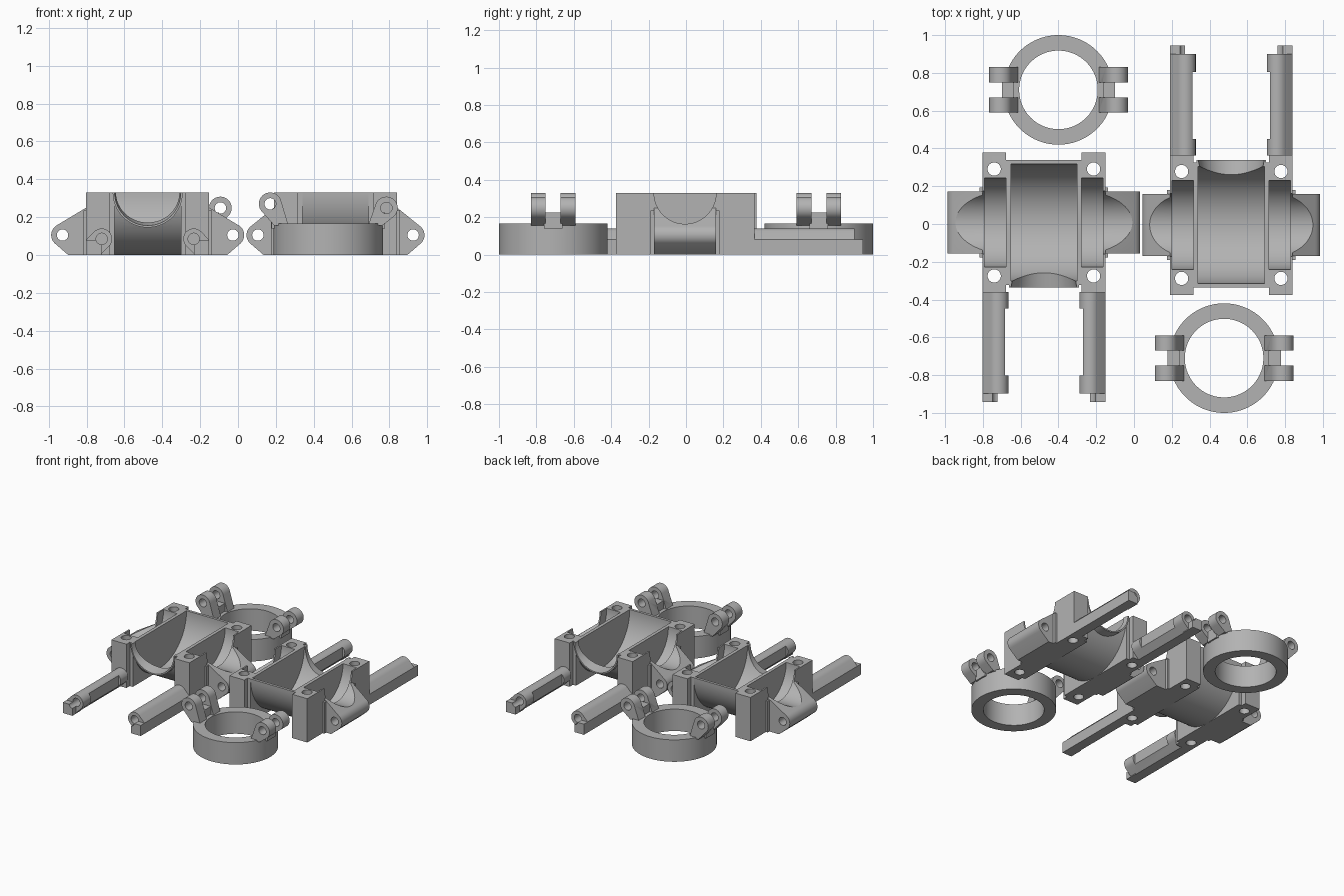
import bpy, bmesh, math
from mathutils import Vector, Matrix
from mathutils.geometry import convex_hull_2d

if "Cube" in bpy.data.objects:
    bpy.data.objects.remove(bpy.data.objects["Cube"])

grey = bpy.data.materials.new("grey_plastic")
grey.diffuse_color = (0.45, 0.45, 0.45, 1)
grey.use_nodes = True
grey.node_tree.nodes["Principled BSDF"].inputs["Base Color"].default_value = grey.diffuse_color


def add(name, bm):
    bmesh.ops.recalc_face_normals(bm, faces=bm.faces)
    me = bpy.data.meshes.new(name)
    bm.to_mesh(me)
    bm.free()
    me.materials.append(grey)
    ob = bpy.data.objects.new(name, me)
    bpy.context.collection.objects.link(ob)
    return ob


def box(name, x0, x1, y0, y1, z0, z1):
    bm = bmesh.new()
    m = Matrix.Translation(((x0 + x1) / 2, (y0 + y1) / 2, (z0 + z1) / 2))
    bmesh.ops.create_cube(bm, size=1, matrix=m @ Matrix.Diagonal((x1 - x0, y1 - y0, z1 - z0, 1)))
    return add(name, bm)


def rod(name, a, b, r, r2=None, seg=64):
    """Cylinder or cone between two points."""
    a, b = Vector(a), Vector(b)
    d = b - a
    bm = bmesh.new()
    m = Matrix.Translation((a + b) / 2) @ d.to_track_quat('Z', 'Y').to_matrix().to_4x4()
    bmesh.ops.create_cone(bm, cap_ends=True, segments=seg, radius1=r, radius2=r if r2 is None else r2,
                          depth=d.length, matrix=m)
    return add(name, bm)


def circle(cx, cz, r, n=32):
    return [(cx + r * math.cos(2 * math.pi * i / n), cz + r * math.sin(2 * math.pi * i / n)) for i in range(n)]


def hull_plate(name, pts, y0, y1):
    """Convex outline in x-z, extruded along y."""
    bm = bmesh.new()
    vs = [bm.verts.new((pts[i][0], y0, pts[i][1])) for i in convex_hull_2d(pts)]
    f = bm.faces.new(vs)
    ex = bmesh.ops.extrude_face_region(bm, geom=[f])
    bmesh.ops.translate(bm, vec=(0, y1 - y0, 0),
                        verts=[v for v in ex['geom'] if isinstance(v, bmesh.types.BMVert)])
    return add(name, bm)


def combine(ob, others, op):
    """Boolean the other solids into ob and drop them."""
    for o in others:
        mod = ob.modifiers.new("bool", 'BOOLEAN')
        mod.operation, mod.solver, mod.object = op, 'EXACT', o
        bpy.context.view_layer.objects.active = ob
        bpy.ops.object.modifier_apply(modifier=mod.name)
        bpy.data.objects.remove(o, do_unlink=True)
    return ob


def finish(ob, x, y, turn=0):
    ob.data.transform(Matrix.Translation((x, y, 0)) @ Matrix.Rotation(turn, 4, 'Z'))
    bpy.ops.object.select_all(action='DESELECT')
    ob.select_set(True)
    bpy.context.view_layer.objects.active = ob
    bpy.ops.object.shade_smooth_by_angle(angle=math.radians(30))


H = 0.33  # height of the split plane


def clamp_half(name, x, y, turn, eye):
    # half-cylinder shell and the collar of the side opening
    body = rod(name, (-0.2, 0, H), (0.2, 0, H), 0.33, seg=96)
    parts = [rod("collar", (0, -0.345, H), (0, -0.26, H), 0.185)]
    cuts = [rod("groove", (-0.175, 0, H), (0.175, 0, H), 0.31, seg=96),
            rod("opening", (0, -0.36, H), (0, -0.2, H), 0.178, 0.145)]
    combine(body, parts, 'UNION')
    combine(body, cuts, 'DIFFERENCE')
    # end blocks with side ears
    for s in (-1, 1):
        a, b = sorted((s * 0.175, s * 0.325))
        block = box("block", a, b, -0.33, 0.33, 0, H)
        a, b = sorted((s * 0.2, s * 0.325))
        posts = [box("post", a, b, -0.37, 0.37, 0, H)]
        ear = [(s * 0.28, 0.25), (s * 0.325, 0.25), (s * 0.28, 0), (s * (eye - 0.03), 0)]
        posts.append(hull_plate("ear", ear + circle(s * eye, 0.105, 0.06), -0.165, 0.165))
        # small gusset where the ear meets the block
        posts.append(box("gusset", *sorted((s * 0.3, s * 0.34)), -0.185, 0.185, 0, 0.235))
        combine(block, posts, 'UNION')
        a, b = sorted((s * 0.1, s * 0.314))
        cuts = [rod("trough", (a, 0, H), (b, 0, H), 0.235, seg=96),
                rod("end_trough", (s * 0.2, 0, H), (s * 0.6, 0, H), 0.166, seg=96),
                rod("eye", (s * eye, -0.3, 0.105), (s * eye, 0.3, 0.105), 0.03, seg=32)]
        cuts += [rod("bolt_hole", (s * 0.263, t * 0.283, -0.1), (s * 0.263, t * 0.283, 0.5), 0.035, seg=32)
                 for t in (-1, 1)]
        combine(block, cuts, 'DIFFERENCE')
        combine(body, [block], 'UNION')
    # remove what rises above the split plane
    combine(body, [box("top_cut", -0.7, 0.7, -0.7, 0.7, H, 1)], 'DIFFERENCE')
    finish(body, x, y, turn)

    # hinge arms
    for s, side in ((-1, "left"), (1, "right")):
        c = (s * 0.243, 0.085)
        outline = [(s * 0.325, 0), (s * 0.25, 0), (s * 0.325, 0.08), (s * 0.19, 0.075), (s * 0.19, 0.1)]
        arm = hull_plate(name + "_" + side + "_arm", outline + circle(*c, 0.055), -0.905, -0.368)
        tip = box("tip", *sorted((s * 0.245, s * 0.325)), -0.95, -0.85, 0, 0.08)
        combine(arm, [tip], 'UNION')
        combine(arm, [rod("bore", (c[0], -1, c[1]), (c[0], -0.372, c[1]), 0.03, seg=32),
                      box("slot", *sorted((s * 0.1, s * 0.206)), -0.81, -0.455, -0.1, 0.3)], 'DIFFERENCE')
        finish(arm, x, y, turn)


def hinge_ring(name, x, y):
    ring = rod(name, (0, 0, 0), (0, 0, 0.165), 0.29, seg=96)
    combine(ring, [rod("bore", (0, 0, -0.1), (0, 0, 0.5), 0.208, seg=96)], 'DIFFERENCE')
    # paired lugs on each side with a web between them
    for s, cz in ((-1, 0.27), (1, 0.248)):
        cx = s * 0.307
        foot = [(s * 0.21, 0.155), (s * 0.285, 0.155)]
        for y0 in (-0.12, 0.04):
            lug = hull_plate("lug", foot + circle(cx, cz, 0.06), y0, y0 + 0.08)
            combine(lug, [rod("eye", (cx, -0.3, cz), (cx, 0.3, cz), 0.03, seg=32)], 'DIFFERENCE')
            combine(ring, [lug], 'UNION')
        web = box("web", *sorted((s * 0.235, s * 0.3)), -0.05, 0.05, 0.14, 0.225)
        combine(ring, [web], 'UNION')
    finish(ring, x, y)


clamp_half("left_clamp_half", -0.477, 0.008, 0, 0.45)
clamp_half("right_clamp_half", 0.515, -0.005, math.pi, 0.41)
hinge_ring("back_ring", -0.4, 0.71)
hinge_ring("front_ring", 0.477, -0.71)
